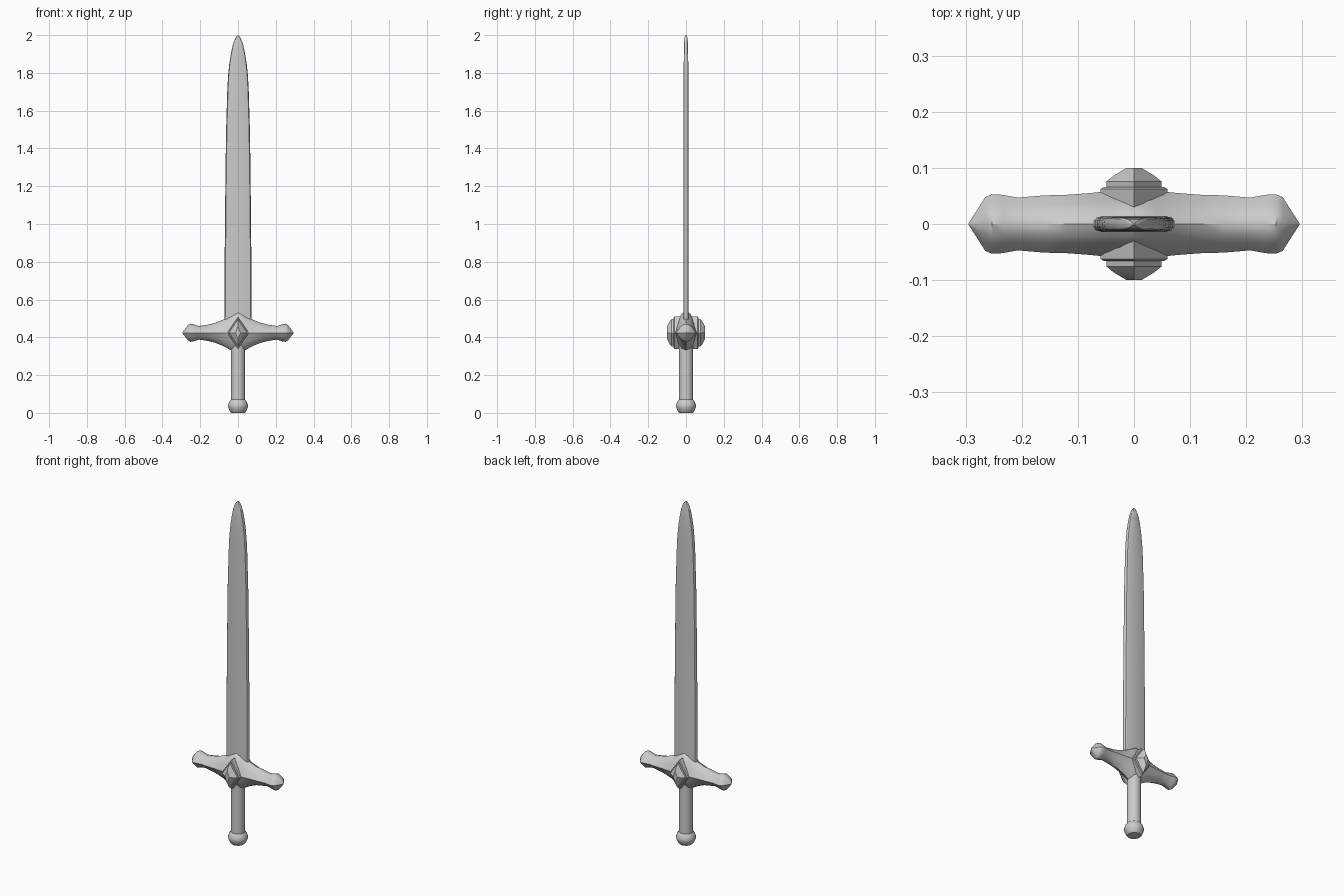
import bpy, bmesh, math

if "Cube" in bpy.data.objects:
    bpy.data.objects.remove(bpy.data.objects["Cube"])

GUARD_Z = 0.424


def loft(name, rings, angle=30):
    """Skin a list of equal-length point rings and cap both ends."""
    bm = bmesh.new()
    vr = [[bm.verts.new(p) for p in ring] for ring in rings]
    n = len(vr[0])
    for a, b in zip(vr, vr[1:]):
        for i in range(n):
            j = (i + 1) % n
            bm.faces.new((a[i], a[j], b[j], b[i]))
    bm.faces.new(vr[0])
    bm.faces.new(vr[-1])
    bmesh.ops.remove_doubles(bm, verts=bm.verts, dist=1e-5)
    bmesh.ops.recalc_face_normals(bm, faces=bm.faces)
    me = bpy.data.meshes.new(name)
    bm.to_mesh(me)
    bm.free()
    ob = bpy.data.objects.new(name, me)
    bpy.context.collection.objects.link(ob)
    bpy.ops.object.select_all(action='DESELECT')
    bpy.context.view_layer.objects.active = ob
    ob.select_set(True)
    bpy.ops.object.shade_smooth_by_angle(angle=math.radians(angle))
    return ob


def mirror4(quarter):
    """Complete a first-quadrant outline (from +a axis to +b axis)."""
    half = quarter + [(-a, b) for a, b in reversed(quarter) if a > 0]
    return half + [(a, -b) for a, b in reversed(half) if b > 0]


# Blade: flat section with bevelled edges, curving to a point
section = mirror4([(1, 0), (0.985, 0.45), (0.93, 0.8), (0.8, 1)])
blade = [(0.44, 0.073, 0.014), (0.9, 0.07, 0.014), (1.3, 0.066, 0.0135),
         (1.5, 0.063, 0.0135), (1.6, 0.060, 0.013), (1.7, 0.057, 0.013),
         (1.78, 0.053, 0.0125), (1.85, 0.046, 0.012), (1.91, 0.036, 0.0115),
         (1.95, 0.027, 0.011), (1.98, 0.016, 0.009), (1.993, 0.009, 0.006),
         (2.0, 0.002, 0.002)]
loft("blade", [[(w * a, t * b, z) for a, b in section] for z, w, t in blade])

# Crossguard: ridged section swept sideways, flaring at both ends
section = mirror4([(1, 0), (0.68, 0.5), (0.36, 0.87), (0, 1)])
arm = [(0, 0.064, 0.116), (0.04, 0.059, 0.091), (0.08, 0.055, 0.069),
       (0.12, 0.052, 0.053), (0.16, 0.051, 0.043), (0.207, 0.047, 0.036),
       (0.235, 0.052, 0.045), (0.253, 0.053, 0.048), (0.265, 0.048, 0.040),
       (0.295, 0.001, 0.001)]
stations = [(-x, y, z) for x, y, z in reversed(arm[1:])] + arm
loft("crossguard", [[(x, y * a, GUARD_Z + z * b) for a, b in section]
                    for x, y, z in stations], 35)

# Diamond settings and faceted gems on front and back
diamond = [(1, 0), (0, 1), (-1, 0), (0, -1)]
for side, s in (("front", -1), ("back", 1)):
    for part, steps in (
            ("gem_setting", [(0.02, 0.06, 0.086), (0.062, 0.06, 0.086),
                             (0.066, 0.054, 0.078)]),
            ("gem", [(0.05, 0.049, 0.072), (0.076, 0.049, 0.072),
                     (0.087, 0.035, 0.06), (0.1, 0.013, 0.034)])):
        loft(f"{part}_{side}", [[(w * a, s * y, GUARD_Z + h * b)
                                 for a, b in diamond] for y, w, h in steps])


def turned(name, profile, n=24):
    loft(name, [[(r * math.cos(2 * math.pi * i / n),
                  r * math.sin(2 * math.pi * i / n), z) for i in range(n)]
                for r, z in profile], 40)


# Grip and pommel
turned("grip", [(0.038, 0.05), (0.038, 0.38)])
turned("pommel", [(0.035, 0), (0.043, 0.008), (0.052, 0.03), (0.053, 0.04),
                  (0.047, 0.058), (0.038, 0.07)])
